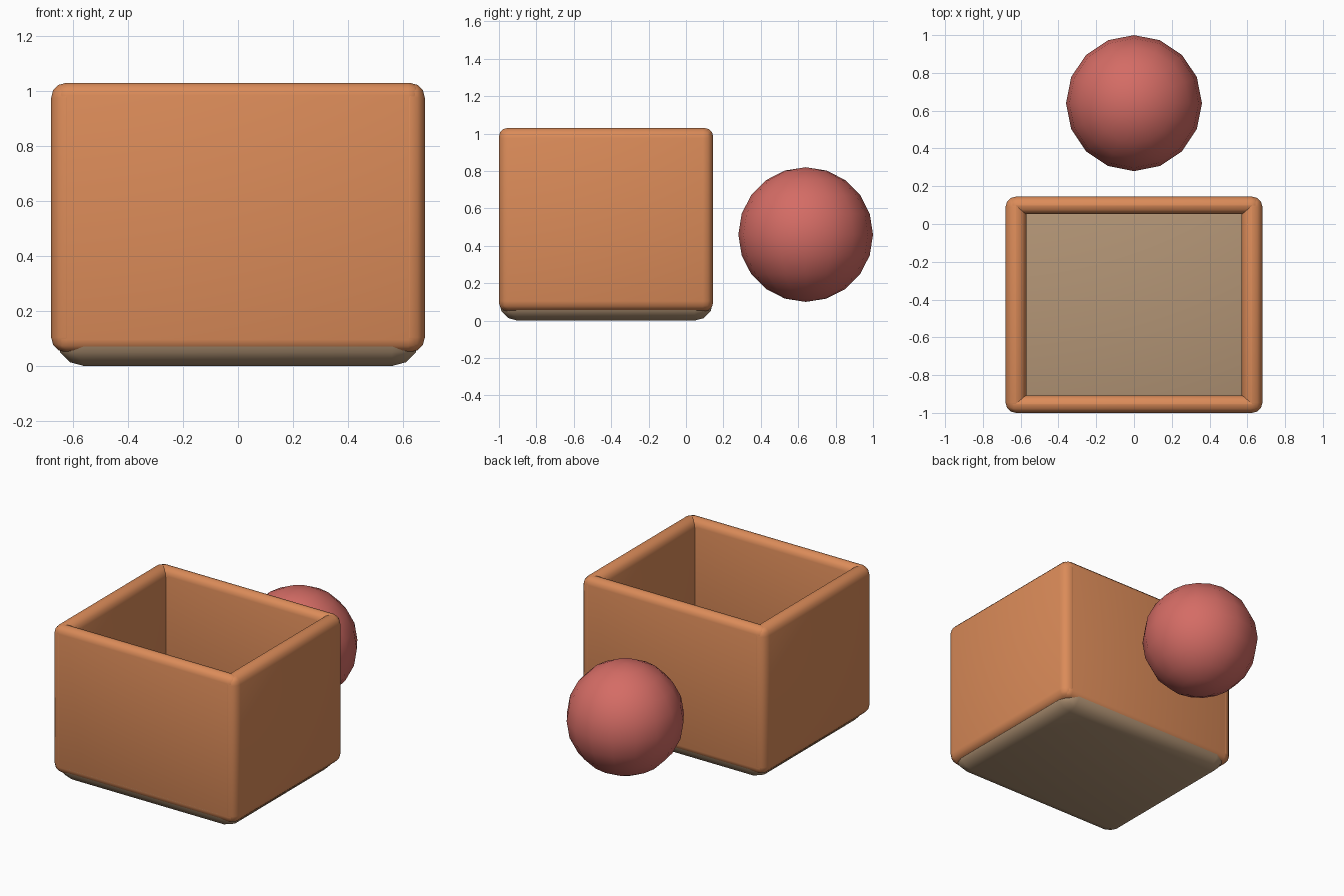
import bpy

if "Cube" in bpy.data.objects:
    bpy.data.objects.remove(bpy.data.objects["Cube"])


def material(name, rgb):
    mat = bpy.data.materials.new(name)
    mat.diffuse_color = (*rgb, 1)
    mat.use_nodes = True
    mat.node_tree.nodes["Principled BSDF"].inputs["Base Color"].default_value = mat.diffuse_color
    return mat


def finish(obj, name, mat):
    obj.name = name
    obj.data.materials.append(mat)
    bpy.ops.object.shade_smooth_by_angle(angle=0.7)


def rounded_box(name, low, high, radius, mat):
    """Box between two corners with all edges rounded."""
    centre = [(a + b) / 2 for a, b in zip(low, high)]
    bpy.ops.mesh.primitive_cube_add(size=1, location=centre)
    obj = bpy.context.object
    obj.scale = [b - a for a, b in zip(low, high)]
    bpy.ops.object.transform_apply(location=False, rotation=False, scale=True)
    bevel = obj.modifiers.new("rounding", "BEVEL")
    bevel.width = radius
    bevel.segments = 3
    bpy.ops.object.modifier_apply(modifier=bevel.name)
    finish(obj, name, mat)


orange = material("orange", (0.71, 0.26, 0.10))
tan = material("tan", (0.45, 0.30, 0.18))
red = material("red", (0.66, 0.15, 0.13))

FRONT, BACK = -1.0, 0.145
BOTTOM, TOP = 0.05, 1.03

# Thick base slab with a fully rounded rim
rounded_box("base", (-0.66, FRONT, 0), (0.66, BACK, 0.2), 0.0995, tan)

# Front and back walls
for name, y in (("front_wall", FRONT), ("back_wall", BACK - 0.092)):
    rounded_box(name, (-0.665, y, BOTTOM), (0.665, y + 0.092, TOP), 0.0455, orange)

# Left and right walls
for name, x in (("left_wall", -0.68), ("right_wall", 0.57)):
    rounded_box(name, (x, FRONT, BOTTOM), (x + 0.11, BACK, TOP), 0.0545, orange)

# Ball behind the box
bpy.ops.mesh.primitive_uv_sphere_add(segments=16, ring_count=10, radius=0.36,
                                     location=(0, 0.64, 0.46))
finish(bpy.context.object, "ball", red)
